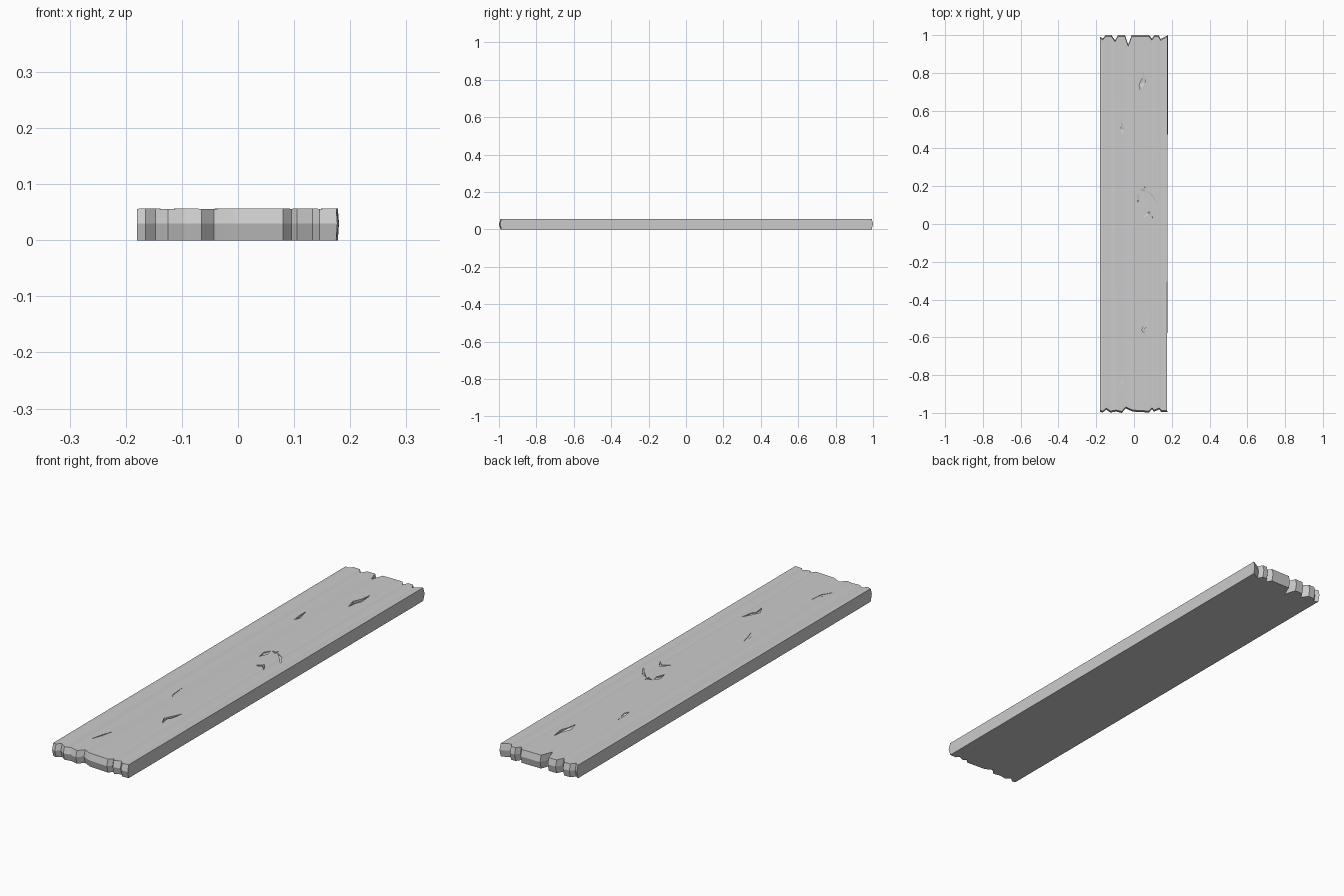
import bpy, bmesh

H = 0.057

# Jagged end profiles (x, y), left to right, one point per grain line
FRONT = [(-.18, -.987), (-.165, -.99), (-.147, -.975), (-.125, -.99), (-.095, -.985),
         (-.065, -.992), (-.043, -.968), (-.025, -.977), (-.008, -.985), (.08, -.99),
         (.095, -.972), (.105, -.986), (.133, -.974), (.145, -.987), (.175, -.987)]
BACK = [(-.18, .985), (-.165, .975), (-.15, .993), (-.12, .993), (-.1, .965),
        (-.085, .993), (-.048, .993), (-.031, .942), (-.012, .993), (.08, .993),
        (.095, .973), (.108, .993), (.13, .993), (.141, .972), (.178, .993)]
# Slight height changes of the grain across the top
DIP = [.001, 0, .0005, .0015, 0, .001, .001, .0005, 0, 0, .001, 0, 0, .001, 0]


def link(name, bm):
    bmesh.ops.recalc_face_normals(bm, faces=bm.faces)
    me = bpy.data.meshes.new(name)
    bm.to_mesh(me)
    bm.free()
    ob = bpy.data.objects.new(name, me)
    bpy.context.collection.objects.link(ob)
    return ob


# Plank: a six-point lengthwise loop per grain line, bridged sideways
bm = bmesh.new()
loops = []
for i, ((xf, yf), (xb, yb), d) in enumerate(zip(FRONT, BACK, DIP)):
    side = 0.002 if i == len(DIP) - 1 else 0
    pts = [(xf, yf, 0), (xf + side, yf - .008, .03), (xf, yf, H - d),
           (xb, yb, H - d), (xb + side, yb + .007, .03), (xb, yb, 0)]
    loops.append([bm.verts.new(p) for p in pts])
for a, b in zip(loops, loops[1:]):
    for k in range(6):
        n = (k + 1) % 6
        bm.faces.new((a[k], a[n], b[n], b[k]))
bm.faces.new(loops[0])
bm.faces.new(loops[-1])
plank = link("plank", bm)

# Chips gouged in the top: outline points (x, y, depth)
CHIPS = [
    [(.05, .82, .002), (.059, .755, .009), (.046, .725, .002), (.041, .685, .003),
     (.027, .735, .012), (.044, .772, .008)],
    [(-.07, .56, .002), (-.053, .495, .003), (-.064, .47, .003), (-.068, .51, .01)],
    [(.012, .155, .004), (.02, .115, .01), (.034, .15, .003), (.028, .18, .002)],
    [(.03, .185, .003), (.055, .17, .008), (.057, .195, .009), (.048, .185, .004)],
    [(.06, .18, .002), (.095, .16, .003), (.13, .1, .003), (.1, .14, .006)],
    [(.045, .03, .003), (.08, .065, .01), (.105, .025, .004), (.079, .05, .003)],
    [(.078, -.485, .002), (.042, -.56, .01), (.063, -.6, .006), (.056, -.555, .003),
     (.068, -.54, .003)],
    [(-.06, -.29, .002), (-.045, -.35, .003), (-.03, -.4, .002), (-.055, -.36, .004)],
    [(-.05, -.77, .002), (-.055, -.83, .003), (-.08, -.87, .002), (-.068, -.82, .004)],
]
bm = bmesh.new()
for chip in CHIPS:
    low = [bm.verts.new((x, y, H - d)) for x, y, d in chip]
    top = [bm.verts.new((x, y, H + .01)) for x, y, d in chip]
    n = len(chip)
    caps = [bm.faces.new(low), bm.faces.new(top)]
    for k in range(n):
        bm.faces.new((low[k], low[(k + 1) % n], top[(k + 1) % n], top[k]))
    bmesh.ops.triangulate(bm, faces=caps)
cutter = link("chip_cutter", bm)
cutter.hide_render = True
cutter.hide_viewport = True

mod = plank.modifiers.new("chips", 'BOOLEAN')
mod.operation = 'DIFFERENCE'
mod.solver = 'EXACT'
mod.object = cutter
